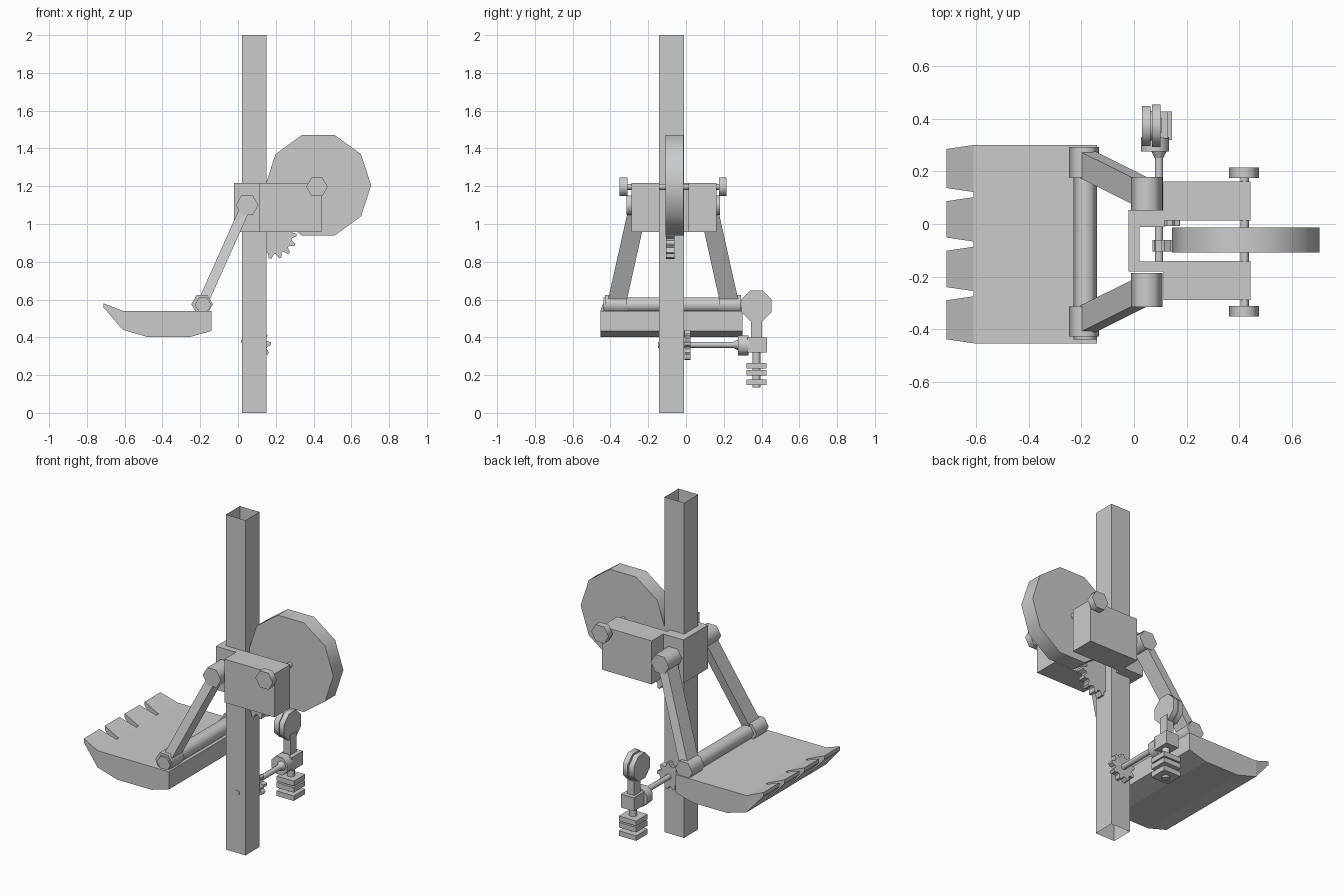
import bpy, bmesh
from math import sin, cos, pi, radians
from mathutils import Vector

if "Cube" in bpy.data.objects:
    bpy.data.objects.remove(bpy.data.objects["Cube"], do_unlink=True)

grey = bpy.data.materials.new("plain grey")
grey.use_nodes = True
grey.diffuse_color = (0.6, 0.6, 0.6, 1)
grey.node_tree.nodes["Principled BSDF"].inputs["Base Color"].default_value = (0.6, 0.6, 0.6, 1)

MID = -0.068  # y of the mirror plane shared by arms and bracket


def finish(name, bm, smooth=False):
    bmesh.ops.recalc_face_normals(bm, faces=bm.faces)
    mesh = bpy.data.meshes.new(name)
    bm.to_mesh(mesh)
    bm.free()
    mesh.materials.append(grey)
    if smooth:
        for p in mesh.polygons:
            p.use_smooth = True
        mesh.set_sharp_from_angle(angle=radians(65))
    ob = bpy.data.objects.new(name, mesh)
    bpy.context.collection.objects.link(ob)
    return ob


def place(axis, u, v, t):
    return {"x": (t, u, v), "y": (u, t, v), "z": (u, v, t)}[axis]


def loft(name, axis, outline, lo, hi, end=None, smooth=False):
    """Extrude an outline along an axis, optionally ending in another outline."""
    bm = bmesh.new()
    a = [bm.verts.new(place(axis, u, v, lo)) for u, v in outline]
    b = [bm.verts.new(place(axis, u, v, hi)) for u, v in (end or outline)]
    bm.faces.new(a)
    bm.faces.new(b)
    for i in range(len(a)):
        j = (i + 1) % len(a)
        bm.faces.new((a[i], a[j], b[j], b[i]))
    return finish(name, bm, smooth)


def ring(u, v, r, sides, turn=0.0):
    return [(u + r * cos(turn + 2 * pi * i / sides), v + r * sin(turn + 2 * pi * i / sides))
            for i in range(sides)]


def cog(u, v, r, teeth, depth):
    pts = []
    for i in range(teeth * 4):
        a = 2 * pi * i / (teeth * 4)
        rad = r if i % 4 < 2 else r - depth
        pts.append((u + rad * cos(a), v + rad * sin(a)))
    return pts


def rod(name, axis, u, v, r, sides, lo, hi, turn=0.0):
    return loft(name, axis, ring(u, v, r, sides, turn), lo, hi, smooth=True)


def box(name, x, y, z):
    return loft(name, "z", [(x[0], y[0]), (x[1], y[0]), (x[1], y[1]), (x[0], y[1])], *z)


# Hollow upright post, open at both ends
post = box("post", (0.02, 0.15), (-0.143, -0.011), (0, 2))
bm = bmesh.new()
bm.from_mesh(post.data)
bmesh.ops.delete(bm, geom=[f for f in bm.faces if abs(f.normal.z) > 0.5], context="FACES_ONLY")
bm.to_mesh(post.data)
bm.free()

# Sliding bracket: front sleeve round the post and two side blocks
ZB = (0.958, 1.217)
box("bracket_back_plate", (-0.02, 0.02), (-0.18, 0.053), ZB)
for side, (y0, y1) in {"right": (-0.18, -0.143), "left": (-0.011, 0.053)}.items():
    box(side + "_bracket_cheek", (-0.02, 0.115), (y0, y1), ZB)
box("right_side_block", (0.113, 0.443), (-0.288, -0.14), ZB)
box("left_side_block", (0.113, 0.443), (0.013, 0.162), ZB)

# Large wheel with axle and hexagonal end caps
rod("wheel", "y", 0.425, 1.205, 0.28, 10, -0.108, -0.013)
rod("wheel_axle", "y", 0.42, 1.197, 0.016, 8, MID - 0.25, MID + 0.25)

# Pinion under the bracket
loft("bracket_pinion", "y", cog(0.19, 0.935, 0.12, 14, 0.025), -0.105, -0.06)

# Mirrored arms, bushings and axle caps
top, low = Vector((0.045, 1.10)), Vector((-0.19, 0.575))
along = (top - low).normalized()
off = Vector((-along.y, along.x)) * 0.027
for name, s in (("right", -1), ("left", 1)):
    rod(name + "_axle_cap", "y", 0.418, 1.197, 0.057, 6, MID + s * 0.243, MID + s * 0.283)
    rod(name + "_upper_bushing", "y", 0.048, 1.10, 0.06, 6, MID + s * 0.119, MID + s * 0.247)
    rod(name + "_lower_bushing", "y", -0.19, 0.575, 0.057, 6, MID + s * 0.245, MID + s * 0.36)
    arm = loft(name + "_arm", "y", [tuple(p) for p in (low - off, low + off, top + off, top - off)],
               -0.05, 0.05)
    for v in arm.data.vertices:
        f = (v.co.z - low.y) / (top.y - low.y)
        v.co.y += MID + s * (0.30 - 0.117 * f)

# Bucket body with cross bar
Y0, Y1 = -0.453, 0.30
body = [(-0.61, 0.54), (-0.14, 0.54), (-0.14, 0.434), (-0.254, 0.402), (-0.48, 0.402), (-0.61, 0.44)]
loft("bucket", "y", body, Y0, Y1)
rod("bucket_cross_bar", "y", -0.185, 0.572, 0.044, 6, Y0 + 0.015, Y1 - 0.015)

# Four tapered teeth along the bucket lip
pitch = (Y1 - Y0) / 4
for i in range(4):
    a, b = Y0 + i * pitch, Y0 + (i + 1) * pitch
    a, b = a + (0.01 if i else 0), b - (0.01 if i < 3 else 0)
    root = [(a, 0.44), (b, 0.44), (b, 0.54), (a, 0.54)]
    c, d = a + 0.015, b - 0.015
    tip = [(c, 0.558), (d, 0.558), (d, 0.58), (c, 0.58)]
    loft("bucket_tooth", "x", root, -0.61, -0.712, tip)

# Lower shaft through the post with its cog
SX, SZ = 0.095, 0.36
rod("lower_shaft", "y", SX, SZ, 0.016, 8, -0.147, 0.28)
loft("lower_cog", "y", cog(SX, SZ, 0.08, 9, 0.02), -0.008, 0.025)
loft("shaft_flare", "y", ring(SX, SZ, 0.016, 8), 0.25, 0.278, ring(SX, SZ, 0.03, 8), smooth=True)

# Crank hub, paddle and weights on the shaft end
HY = 0.373
rod("crank_hub", "y", 0.08, SZ - 0.003, 0.057, 8, 0.275, 0.33, pi / 8)
box("crank_collar", (0.045, 0.13), (0.325, 0.428), (0.32, 0.40))
box("paddle_neck", (0.06, 0.105), (0.345, 0.403), (0.39, 0.52))
rod("paddle_front", "x", HY, 0.567, 0.087, 8, 0.068, 0.10, pi / 8)
rod("paddle_rim", "x", HY, 0.567, 0.082, 8, 0.03, 0.062, pi / 8)
rod("paddle_core", "x", HY, 0.567, 0.06, 8, 0.06, 0.07, pi / 8)
rod("weight_stem", "z", 0.088, HY, 0.022, 8, 0.135, 0.34)
for z in (0.147, 0.197, 0.235):
    box("weight_plate", (0.03, 0.145), (HY - 0.054, HY + 0.054), (z, z + 0.03))
